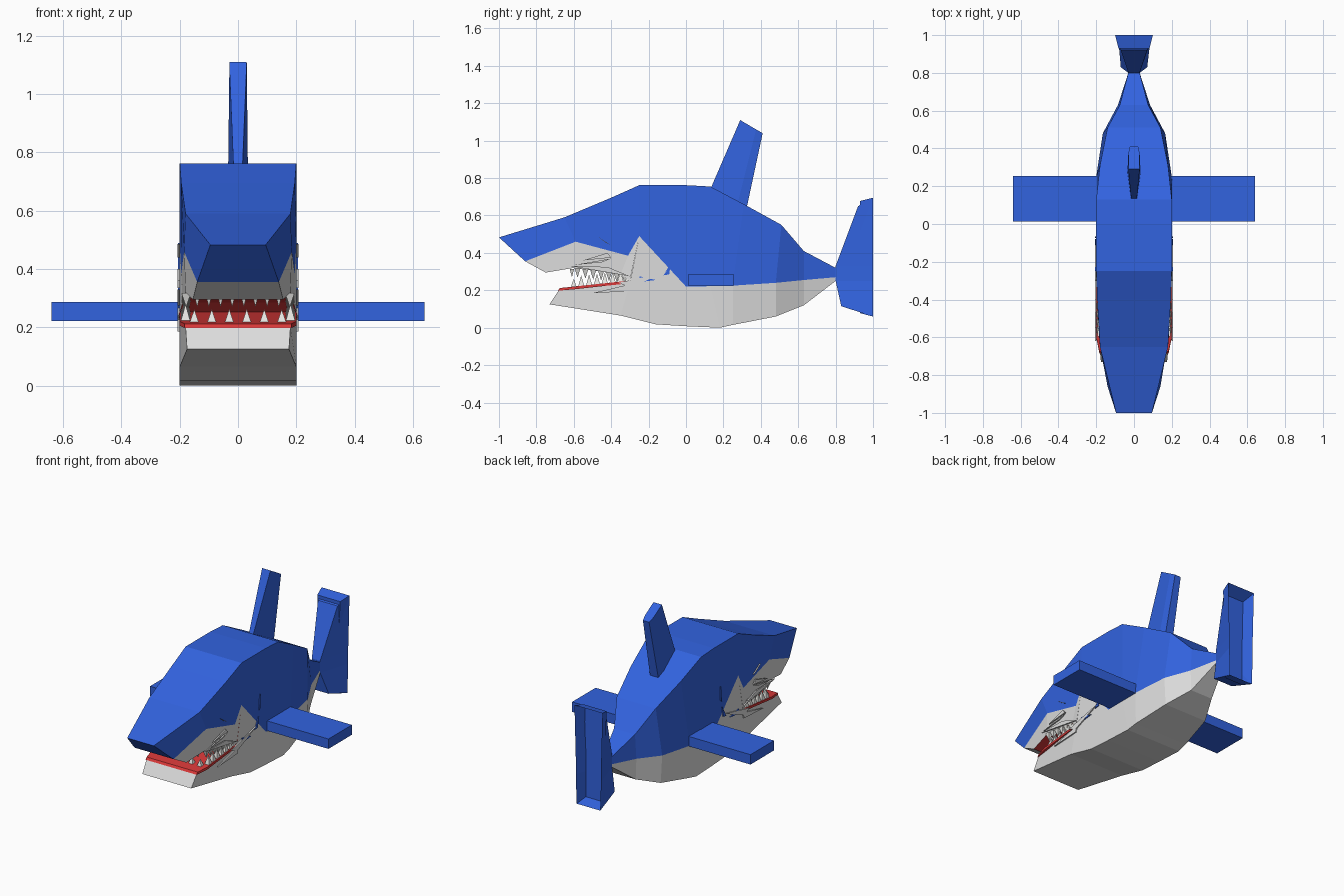
import bpy, bmesh, math
from mathutils import Vector

if "Cube" in bpy.data.objects:
    bpy.data.objects.remove(bpy.data.objects["Cube"])


def material(name, rgb):
    m = bpy.data.materials.new(name)
    m.diffuse_color = (*rgb, 1)
    m.use_nodes = True
    m.node_tree.nodes["Principled BSDF"].inputs["Base Color"].default_value = m.diffuse_color
    return m


BLUE = material("blue_skin", (0.032, 0.125, 0.74))
GREY = material("pale_grey_belly", (0.72, 0.72, 0.72))
RED = material("red_gum", (0.7, 0.04, 0.04))
WHITE = material("white_teeth", (0.85, 0.85, 0.82))


def finish(name, bm, *mats):
    bmesh.ops.recalc_face_normals(bm, faces=bm.faces[:])
    me = bpy.data.meshes.new(name)
    bm.to_mesh(me)
    bm.free()
    for m in mats:
        me.materials.append(m)
    ob = bpy.data.objects.new(name, me)
    bpy.context.collection.objects.link(ob)
    return ob


def loft(name, stations, *mats, red=None):
    """Box-section loft; each station: top y, half width, z, then bottom y, half width, z.
    red = "top" or "bottom" paints that strip (before mouth corner) with the second material."""
    bm = bmesh.new()
    rings = []
    for yt, wt, zt, yb, wb, zb in stations:
        pts = [(-wt, yt, zt), (wt, yt, zt), (wb, yb, zb), (-wb, yb, zb)]
        rings.append([bm.verts.new(p) for p in pts])
    for a, b in zip(rings, rings[1:]):
        for i in range(4):
            j = (i + 1) % 4
            f = bm.faces.new((a[i], a[j], b[j], b[i]))
            if (red, i) in (("top", 0), ("bottom", 2)) and f.calc_center_median().y < -0.27:
                f.material_index = 1
    bm.faces.new(rings[0])
    bm.faces.new(rings[-1])
    return finish(name, bm, *mats)


# Blue back and snout
loft("back", [
    (-1, .095, .483, -.86, .14, .355),
    (-.65, .18, .59, -.59, .185, .46),
    (-.4, .195, .695, -.31, .195, .385),
    (-.25, .2, .762, -.25, .2, .49),
    (0, .2, .762, 0, .2, .22),
    (.13, .2, .755, .13, .2, .222),
    (.31, .18, .66, .25, .2, .225),
    (.51, .14, .55, .48, .165, .24),
    (.63, .075, .41, .63, .085, .255),
    (.8, .03, .32, .8, .03, .27)], BLUE)

# Grey upper jaw with red roof
loft("upper_jaw", [
    (-.86, .14, .355, -.75, .155, .295),
    (-.59, .185, .46, -.6, .18, .32),
    (-.31, .195, .385, -.35, .19, .285),
    (-.25, .2, .49, -.3, .2, .25)], GREY, RED, red="bottom")

# Lower jaw and belly
loft("belly", [
    (-.68, .18, .2, -.73, .175, .125),
    (-.3, .2, .24, -.35, .2, .065),
    (-.25, .2, .49, -.16, .2, .018),
    (0, .2, .22, 0, .2, .008),
    (.13, .2, .222, .18, .2, .0),
    (.25, .2, .225, .25, .195, .015),
    (.48, .165, .24, .48, .155, .06),
    (.63, .085, .255, .63, .08, .12),
    (.8, .03, .27, .8, .03, .25)], GREY, RED, red="top")

# Red gum plate on the lower jaw
loft("lower_gum", [
    (-.675, .183, .212, -.685, .183, .198),
    (-.6, .2, .22, -.6, .2, .205),
    (-.3, .202, .252, -.3, .202, .238)], RED)

# Leaning dorsal fin
loft("dorsal_fin", [
    (.29, .03, 1.11, .13, .015, .74),
    (.375, .03, 1.06, .27, .035, .64),
    (.41, .022, 1.04, .32, .03, .62)], BLUE)

# Side fins
for side, label in ((-1, "left"), (1, "right")):
    bm = bmesh.new()
    bmesh.ops.create_cube(bm, size=1)
    for v in bm.verts:
        v.co = Vector((side * (.41 + v.co.x * .46), .133 + v.co.y * .24, .254 + v.co.z * .064))
    finish(label + "_side_fin", bm, BLUE)

# Tail fin: front edge bent round the waist, hollow rear
bm = bmesh.new()
rows = []
for y, w, z, back_w, back_z in ((.83, .07, .115, .085, .06), (.8, .03, .25, .09, .25),
                                (.8, .03, .33, .09, .33), (.92, .07, .65, .1, .695)):
    rows.append([bm.verts.new(p) for p in ((-w, y, z), (w, y, z), (back_w, 1, back_z), (-back_w, 1, back_z))])
for a, b in zip(rows, rows[1:]):
    for i in range(4):
        bm.faces.new((a[i], a[(i + 1) % 4], b[(i + 1) % 4], b[i]))
bm.faces.new(rows[0])
bm.faces.new(rows[-1])
bmesh.ops.recalc_face_normals(bm, faces=bm.faces[:])
rear = [f for f in bm.faces if f.normal.y > .99]
bmesh.ops.inset_region(bm, faces=rear, thickness=.025)
for v in {v for f in rear for v in f.verts}:
    v.co.y -= .07
finish("tail_fin", bm, BLUE)


# Teeth: four-sided spikes along both jaws
def add_tooth(bm, x, y, z, height, r=.02):
    base = [bm.verts.new((x + r * sx, y + r * sy, z)) for sx, sy in ((-1, -1), (1, -1), (1, 1), (-1, 1))]
    tip = bm.verts.new((x, y, z + height))
    bm.faces.new(base)
    for i in range(4):
        bm.faces.new((base[i], base[(i + 1) % 4], tip))


upper, lower = bmesh.new(), bmesh.new()
for i in range(7):
    y = -.58 + i * .042
    for s in (-1, 1):
        add_tooth(upper, s * .178, y, .318 - i * .005, -.05, .016)
        add_tooth(lower, s * .18, y + .02, .215 + i * .005, .065, .018)
for i in range(8):
    add_tooth(upper, -.14 + i * .04, -.61, .315, -.045, .012)
for i in range(6):
    add_tooth(lower, -.15 + i * .06, -.6, .212, .05, .017)
finish("upper_teeth", upper, WHITE)
finish("lower_teeth", lower, WHITE)


# Thin cheek slivers and gill marks on both sides
def slivers(name, tris, mat, x):
    bm = bmesh.new()
    for s in (-1, 1):
        for t in tris:
            pts = list(zip(t[::2], t[1::2]))
            a = [bm.verts.new((s * x, y, z)) for y, z in pts]
            b = [bm.verts.new((s * (x - .008), y, z)) for y, z in pts]
            bm.faces.new(a)
            bm.faces.new(b)
            for i in range(3):
                j = (i + 1) % 3
                bm.faces.new((a[i], a[j], b[j], b[i]))
    finish(name, bm, mat)


slivers("cheek_slivers", [
    (-.6, .335, -.4, .37, -.45, .35),
    (-.62, .33, -.3, .275, -.42, .325),
    (-.55, .36, -.42, .4, -.4, .375),
    (-.47, .485, -.4, .44, -.43, .455),
    (-.5, .185, -.29, .235, -.3, .195),
    (-.36, .24, -.1, .3, -.3, .215)], GREY, .207)
slivers("gill_marks", [
    (-.25, .275, -.16, .255, -.24, .245),
    (-.12, .28, -.08, .35, -.09, .285),
    (-.075, .39, -.065, .49, -.065, .4)], BLUE, .206)
